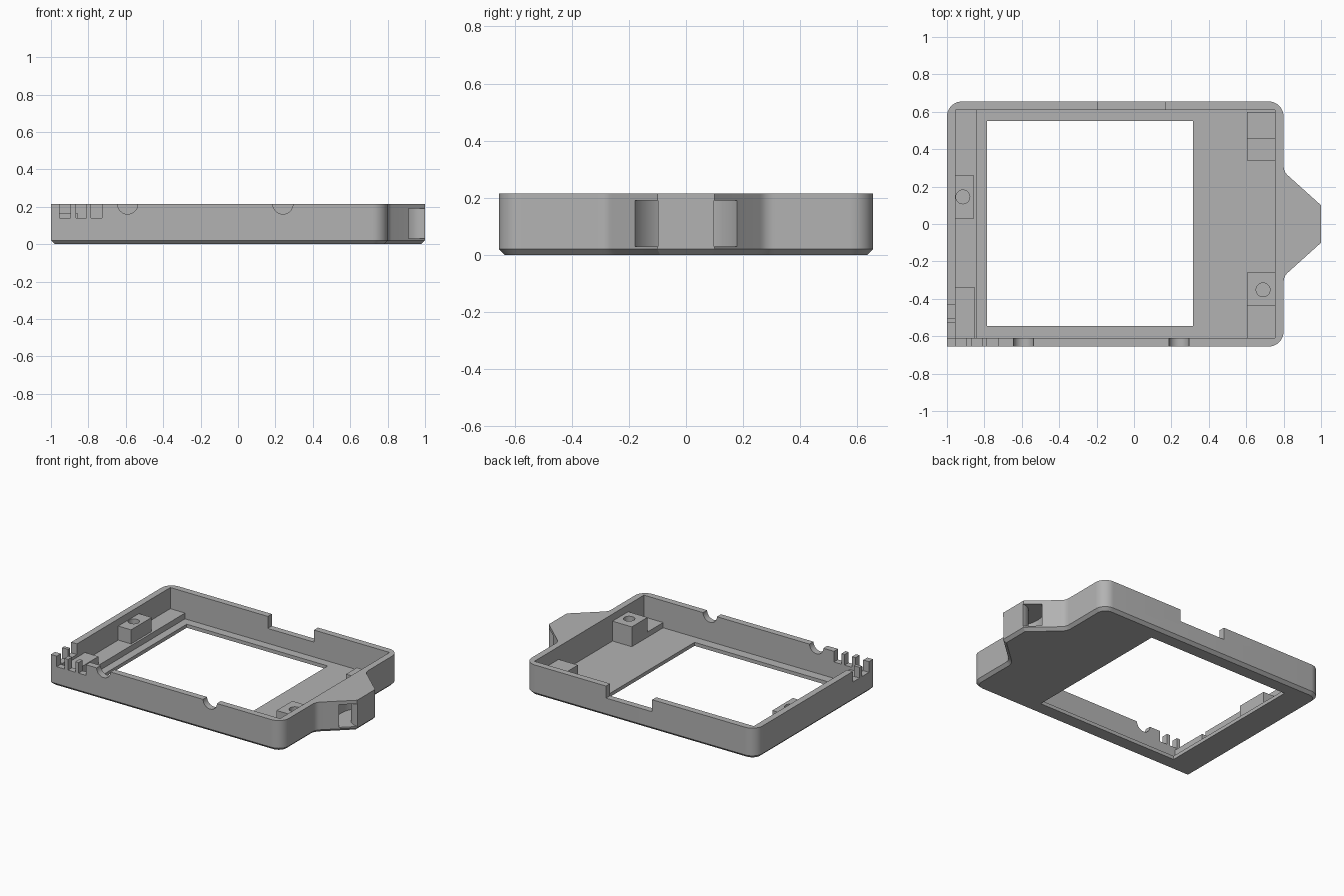
import bpy, bmesh, math
from mathutils import Vector

if "Cube" in bpy.data.objects:
    bpy.data.objects.remove(bpy.data.objects["Cube"])

H, FLOOR, LEDGE = 0.215, 0.025, 0.066
grey = bpy.data.materials.new("case grey")
grey.diffuse_color = (0.45, 0.45, 0.45, 1)
grey.use_nodes = True
grey.node_tree.nodes["Principled BSDF"].inputs["Base Color"].default_value = grey.diffuse_color


def prism(name, pts, z0, z1, chamfer=0):
    """Extrude a closed xy outline, optionally chamfering its bottom rim."""
    bm = bmesh.new()
    base = bm.faces.new([bm.verts.new((x, y, z0)) for x, y in pts])
    top = bmesh.ops.extrude_face_region(bm, geom=[base], use_keep_orig=True)
    bmesh.ops.translate(bm, vec=(0, 0, z1 - z0),
                        verts=[g for g in top["geom"] if isinstance(g, bmesh.types.BMVert)])
    bmesh.ops.recalc_face_normals(bm, faces=bm.faces)
    if chamfer:
        rim = [e for e in bm.edges if all(abs(v.co.z - z0) < 1e-5 for v in e.verts)]
        bmesh.ops.bevel(bm, geom=rim, offset=chamfer, segments=1, affect='EDGES')
    me = bpy.data.meshes.new(name)
    bm.to_mesh(me)
    bm.free()
    me.materials.append(grey)
    ob = bpy.data.objects.new(name, me)
    bpy.context.collection.objects.link(ob)
    return ob


def box(name, x0, x1, y0, y1, z0, z1):
    return prism(name, [(x0, y0), (x1, y0), (x1, y1), (x0, y1)], z0, z1)


def arc(cx, cy, r, a0, a1, n=16):
    return [(cx + r * math.cos(math.radians(a0 + (a1 - a0) * i / n)),
             cy + r * math.sin(math.radians(a0 + (a1 - a0) * i / n))) for i in range(n + 1)]


def disc(x, y, r, z0, z1):
    return prism("cutter", arc(x, y, r, 0, 360, 32)[:-1], z0, z1)


def cut(ob, cutter):
    """Subtract the cutter and remove it."""
    mod = ob.modifiers.new("cut", 'BOOLEAN')
    mod.operation, mod.solver, mod.object = 'DIFFERENCE', 'EXACT', cutter
    bpy.context.view_layer.objects.active = ob
    bpy.ops.object.modifier_apply(modifier=mod.name)
    bpy.data.objects.remove(cutter)


def fillet(p, a, b, d, n=5):
    """Round corner p of the path a-p-b, starting d away from it."""
    p, a, b = Vector(p), Vector(a), Vector(b)
    s, e = p + (a - p).normalized() * d, p + (b - p).normalized() * d
    return [tuple(s * (1 - t) ** 2 + p * 2 * t * (1 - t) + e * t * t)
            for t in [i / n for i in range(n + 1)]]


# Outer shell with pointed strap lug on the right
outline = [(-1, -0.655)] + arc(0.72, -0.575, 0.08, -90, 0, 10)
outline += fillet((0.8, -0.28), (0.8, -0.5), (1, -0.1), 0.03)
outline += [(1, -0.1), (1, 0.1)]
outline += fillet((0.8, 0.28), (1, 0.1), (0.8, 0.5), 0.03)
outline += arc(0.72, 0.575, 0.08, 0, 90, 10) + arc(-0.92, 0.575, 0.08, 90, 180, 10)
shell = prism("case_shell", outline, 0, H, 0.02)

# Cavity and screen window
cut(shell, box("cutter", -0.955, 0.755, -0.61, 0.61, FLOOR, 0.4))
cut(shell, box("cutter", -0.785, 0.315, -0.545, 0.55, -0.1, 0.1))

# Curved strap slot around a post in the lug
cut(shell, prism("cutter", arc(1, 0, 0.2, 80, 280, 32) + arc(1, 0, 0.098, 280, 80, 32),
                 0.03, 0.19))

# Cable comb notches in the front wall and left wall
for x0, x1 in [(-0.955, -0.895), (-0.867, -0.81), (-0.785, -0.727)]:
    cut(shell, box("cutter", x0, x1, -0.7, -0.6, 0.14, 0.4))
for y0, y1 in [(-0.61, -0.53), (-0.505, -0.43)]:
    cut(shell, box("cutter", -1.1, -0.95, y0, y1, 0.14, 0.4))

# Half-round button notches in the front wall
for x in (-0.59, 0.24):
    c = disc(0, 0, 0.054, -0.05, 0.05)
    c.rotation_euler = (math.pi / 2, 0, 0)
    c.location = (x, -0.632, H)
    bpy.context.view_layer.update()
    cut(shell, c)

# Wide connector notch in the back wall
cut(shell, box("cutter", -0.195, 0.165, 0.6, 0.7, 0.13, 0.4))

# Ledge and supports inside the case: x0, x1, y0, y1, z0, z1
parts = {
    "left_ledge": (-0.957, -0.84, -0.612, 0.612, FLOOR - 0.002, LEDGE),
    "left_corner_pad": (-0.957, -0.85, -0.612, -0.34, LEDGE - 0.002, 0.12),
    "left_screw_block": (-0.957, -0.855, 0.03, 0.26, LEDGE - 0.002, 0.165),
    "right_screw_block": (0.605, 0.757, -0.435, -0.26, FLOOR - 0.002, 0.165),
    "right_front_pad": (0.605, 0.757, -0.612, -0.433, FLOOR - 0.002, 0.062),
    "right_back_block": (0.605, 0.757, 0.34, 0.46, FLOOR - 0.002, 0.125),
    "right_back_pad": (0.605, 0.757, 0.458, 0.6, FLOOR - 0.002, 0.062),
}
made = {name: box(name, *dims) for name, dims in parts.items()}

# Screw holes
cut(made["left_screw_block"], disc(-0.915, 0.145, 0.037, 0.09, 0.3))
cut(made["right_screw_block"], disc(0.69, -0.352, 0.037, 0.06, 0.3))

# Smooth rounded walls, keep hard edges
for ob in [shell] + list(made.values()):
    bpy.ops.object.select_all(action='DESELECT')
    ob.select_set(True)
    bpy.context.view_layer.objects.active = ob
    bpy.ops.object.shade_smooth_by_angle(angle=math.radians(25))
